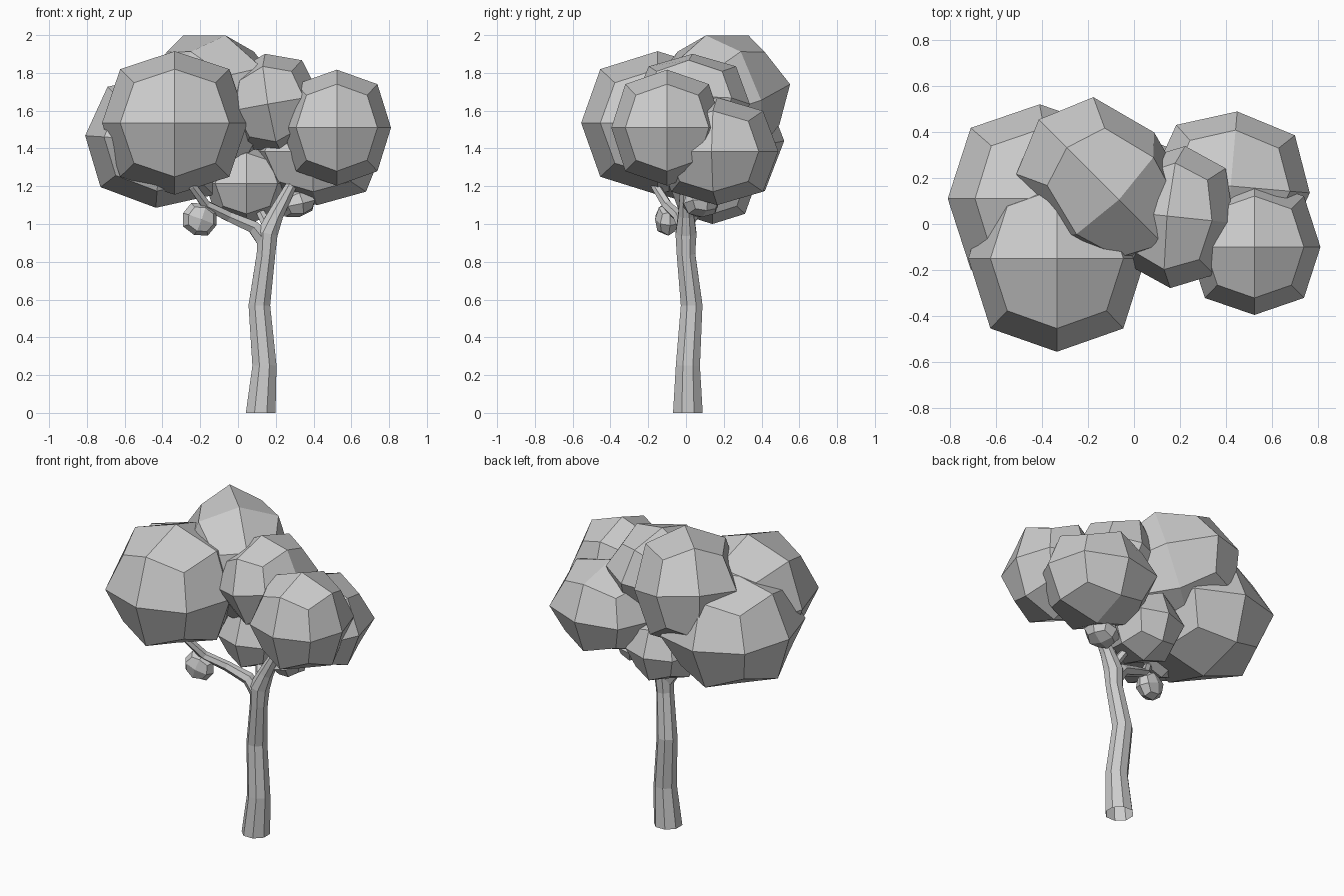
import bpy, bmesh, math
from mathutils import Vector, Euler

if "Cube" in bpy.data.objects:
    bpy.data.objects.remove(bpy.data.objects["Cube"])


def add_object(name, bm):
    bmesh.ops.recalc_face_normals(bm, faces=bm.faces[:])
    mesh = bpy.data.meshes.new(name)
    bm.to_mesh(mesh)
    bm.free()
    ob = bpy.data.objects.new(name, mesh)
    bpy.context.collection.objects.link(ob)
    return ob


def leaf_clump(name, loc, radii, rot=(0, 0, 0)):
    """Rounded cube with 2 x 2 faces per side."""
    bm = bmesh.new()
    bmesh.ops.create_cube(bm, size=2)
    bmesh.ops.subdivide_edges(bm, edges=bm.edges[:], cuts=1, use_grid_fill=True)
    for v in bm.verts:
        axes = sum(abs(c) > 0.5 for c in v.co)
        v.co *= {1: 1.0, 2: 0.75, 3: 0.56}[axes]
        v.co = Vector(c * r for c, r in zip(v.co, radii))
    ob = add_object(name, bm)
    ob.location = loc
    ob.rotation_euler = Euler([math.radians(a) for a in rot])


def limb(name, points, sides, level_start=False):
    """Tapered tube along (x, y, z, radius) points."""
    bm = bmesh.new()
    pos = [Vector(p[:3]) for p in points]
    rings = []
    for i, p in enumerate(points):
        t = pos[min(i + 1, len(pos) - 1)] - pos[max(i - 1, 0)]
        if level_start and i == 0:
            t = Vector((0, 0, 1))
        t.normalize()
        u = Vector((0, 1, 0)).cross(t).normalized()
        w = t.cross(u)
        rings.append([bm.verts.new(pos[i] + p[3] * (u * math.cos(a) + w * math.sin(a)))
                      for a in ((k + 0.5) * math.tau / sides for k in range(sides))])
    for a, b in zip(rings, rings[1:]):
        for k in range(sides):
            n = (k + 1) % sides
            bm.faces.new((a[k], a[n], b[n], b[k]))
    add_object(name, bm)


# Trunk, continuing into the right-hand branch
limb("trunk", [(0.12, 0.01, 0, 0.085), (0.14, 0.01, 0.25, 0.069),
               (0.113, 0.03, 0.57, 0.062), (0.148, 0.0, 0.84, 0.053),
               (0.155, 0.0, 0.95, 0.06), (0.2, 0.0, 1.05, 0.045),
               (0.28, 0.0, 1.2, 0.032), (0.36, 0.0, 1.38, 0.025)], 8, True)

# Branches
limb("left_branch", [(0.15, 0.0, 0.9, 0.05), (0.08, -0.01, 0.985, 0.038),
                     (-0.05, -0.04, 1.04, 0.03), (-0.17, -0.1, 1.1, 0.028),
                     (-0.24, -0.16, 1.2, 0.025), (-0.28, -0.18, 1.32, 0.02)], 6)
limb("left_twig", [(-0.12, -0.07, 1.08, 0.02), (-0.2, -0.1, 1.04, 0.012)], 6)
limb("back_twig", [(0.16, 0.0, 0.98, 0.03), (0.08, 0.1, 1.14, 0.02)], 6)
limb("right_twig", [(0.22, 0.0, 1.08, 0.022), (0.31, 0.07, 1.1, 0.014)], 6)

# Leaf clumps
leaf_clump("right_clump", (0.523, -0.1, 1.51), (0.287, 0.295, 0.307))
leaf_clump("front_left_clump", (-0.335, -0.15, 1.535), (0.385, 0.405, 0.38))
leaf_clump("top_clump", (-0.135, 0.175, 1.655), (0.41, 0.315, 0.357), (0, 16, -45))
leaf_clump("back_left_clump", (-0.41, 0.11, 1.44), (0.4, 0.41, 0.355), (0, 4, 0))
leaf_clump("back_right_clump", (0.42, 0.165, 1.385), (0.345, 0.325, 0.285), (0, 0, -5))
leaf_clump("middle_clump", (0.19, 0.03, 1.635), (0.25, 0.31, 0.27), (0, -10, -6))
leaf_clump("lower_clump", (0.045, 0.14, 1.215), (0.22, 0.23, 0.215))
leaf_clump("left_twig_clump", (-0.203, -0.1, 1.025), (0.095, 0.065, 0.088), (0, 20, 10))
leaf_clump("right_twig_clump", (0.31, 0.08, 1.11), (0.105, 0.1, 0.075), (0, -12, 20))
